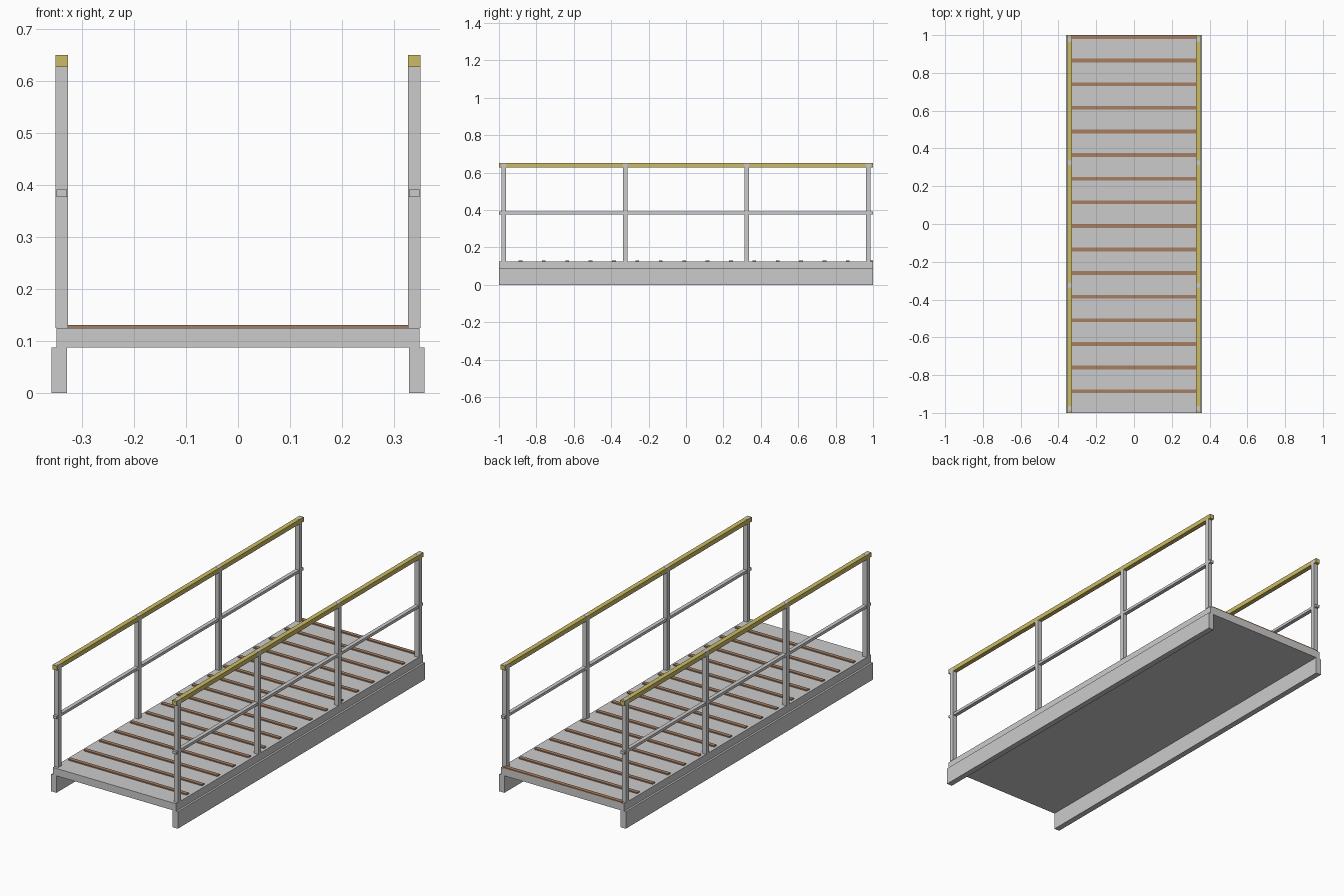
import bpy, bmesh
from mathutils import Vector

if "Cube" in bpy.data.objects:
    bpy.data.objects.remove(bpy.data.objects["Cube"])


def material(name, rgb):
    m = bpy.data.materials.new(name)
    m.diffuse_color = (*rgb, 1)
    m.use_nodes = True
    m.node_tree.nodes["Principled BSDF"].inputs["Base Color"].default_value = m.diffuse_color
    return m


yellow = material("yellow_paint", (0.60, 0.50, 0.13))
brown = material("brown_tread", (0.38, 0.21, 0.12))


def boxes(name, bounds, mat=None):
    """One object made of boxes given as (low corner, high corner)."""
    bm = bmesh.new()
    for lo, hi in bounds:
        lo, hi = Vector(lo), Vector(hi)
        verts = bmesh.ops.create_cube(bm, size=1)["verts"]
        for v in verts:
            v.co = (lo + hi) / 2 + v.co * (hi - lo)
    mesh = bpy.data.meshes.new(name)
    bm.to_mesh(mesh)
    bm.free()
    ob = bpy.data.objects.new(name, mesh)
    bpy.context.collection.objects.link(ob)
    if mat:
        mesh.materials.append(mat)
    return ob


def mirrored(name, bounds, mat=None):
    """Right-hand part repeated on the left."""
    ob = boxes(name, bounds, mat)
    ob.modifiers.new("mirror", "MIRROR").use_axis[0] = True
    return ob


# Walkway plate and the two beams carrying it
boxes("deck", [((-0.349, -1, 0.087), (0.349, 1, 0.125))])
mirrored("side_beam", [((0.329, -1, 0), (0.359, 1, 0.087))])

# Anti-slip strips, evenly spaced and ending flush with the back edge
strip_y = [0.99 - 0.125 * i for i in range(16)]
boxes("tread_strips", [((-0.335, y - 0.01, 0.124), (0.335, y + 0.01, 0.131))
                       for y in strip_y], brown)

# Railings: posts, middle rail and handrail
post_y = [-0.975 + 0.65 * i for i in range(4)]
mirrored("railing_posts", [((0.327, y - 0.0115, 0.125), (0.351, y + 0.0115, 0.6505))
                           for y in post_y])
mirrored("middle_rail", [((0.329, -1, 0.377), (0.349, 1, 0.391))])
mirrored("handrail", [((0.327, -1, 0.627), (0.351, 1, 0.65))], yellow)
